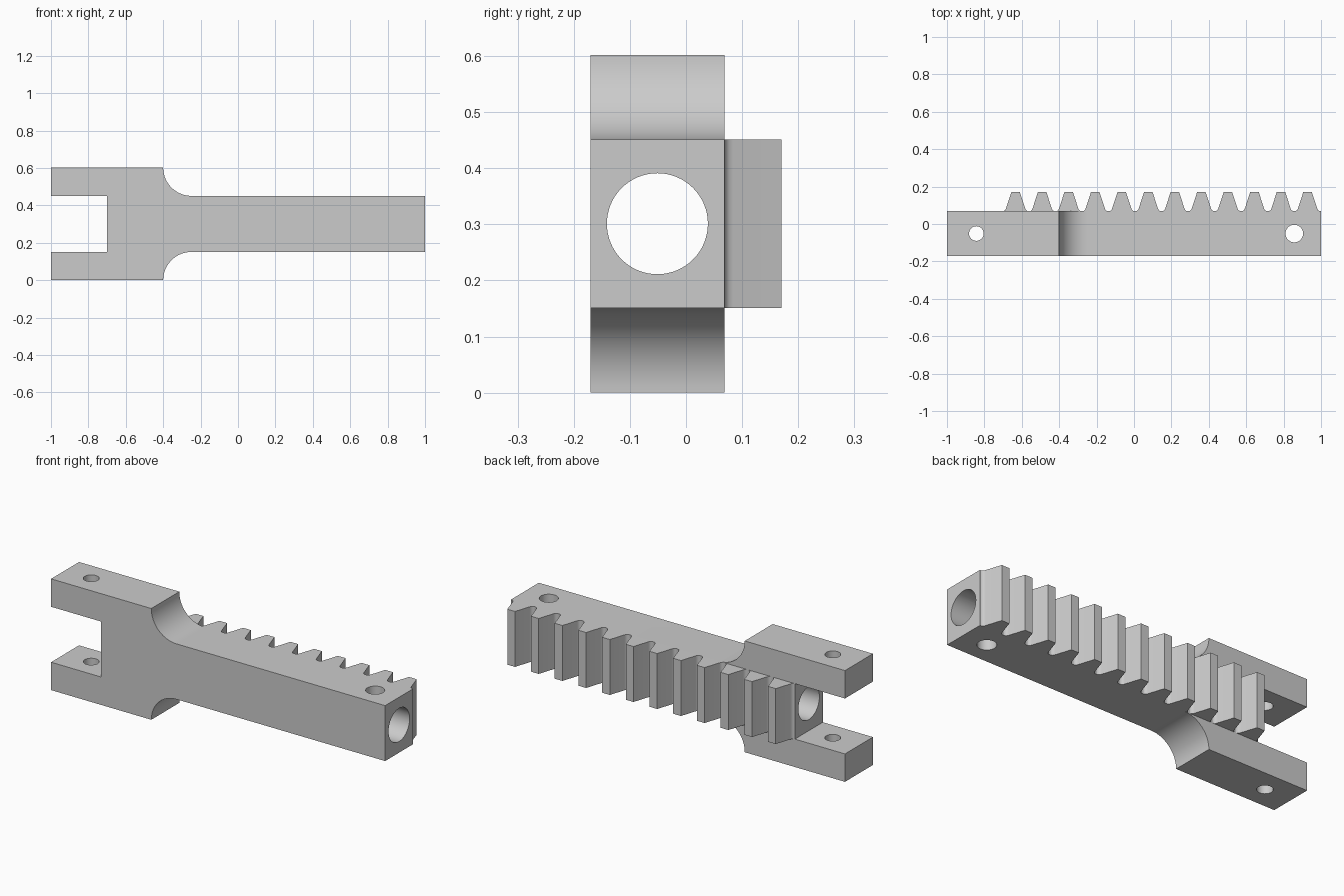
import bpy, bmesh, math
from mathutils import Vector

cube = bpy.data.objects.get("Cube")
if cube:
    bpy.data.objects.remove(cube, do_unlink=True)

steel = bpy.data.materials.new("plain_grey")
steel.use_nodes = True
GREY = (0.6, 0.6, 0.6, 1)
steel.diffuse_color = GREY
steel.node_tree.nodes["Principled BSDF"].inputs["Base Color"].default_value = GREY

FRONT, BACK, TIP = -0.17, 0.069, 0.17     # body depth and tooth tips
LOW, HIGH, TOP = 0.151, 0.451, 0.602      # bar underside, bar top, head top
MID = TOP / 2
BORE_Y = -0.051


def prism(name, outline, offset):
    """Extrude a closed outline of 3D points along an offset."""
    bm = bmesh.new()
    face = bm.faces.new([bm.verts.new(p) for p in outline])
    new = bmesh.ops.extrude_face_region(bm, geom=[face])["geom"]
    bmesh.ops.translate(bm, vec=offset, verts=[v for v in new if isinstance(v, bmesh.types.BMVert)])
    bmesh.ops.recalc_face_normals(bm, faces=bm.faces)
    mesh = bpy.data.meshes.new(name)
    bm.to_mesh(mesh)
    bm.free()
    obj = bpy.data.objects.new(name, mesh)
    bpy.context.collection.objects.link(obj)
    mesh.materials.append(steel)
    return obj


def smooth(obj):
    bpy.ops.object.select_all(action="DESELECT")
    obj.select_set(True)
    bpy.context.view_layer.objects.active = obj
    bpy.ops.object.shade_smooth_by_angle(angle=math.radians(35))


def drill(obj, name, centre, radius, length, rotation=(0, 0, 0)):
    """Cut a round hole and remove the cutter."""
    bpy.ops.mesh.primitive_cylinder_add(vertices=64, radius=radius, depth=length,
                                        location=centre, rotation=rotation)
    cutter = bpy.context.object
    cutter.name = name
    cutter.hide_render = True
    cutter.data.materials.append(steel)
    mod = obj.modifiers.new(name, "BOOLEAN")
    mod.operation, mod.solver, mod.object = "DIFFERENCE", "EXACT", cutter
    bpy.context.view_layer.objects.active = obj
    bpy.ops.object.modifier_apply(modifier=name)
    bpy.data.objects.remove(cutter, do_unlink=True)


# Body: forked head narrowing through concave shoulders into the bar
R = TOP - HIGH
shoulder = [(-0.4 + R * (1 - math.cos(a)), TOP - R * math.sin(a))
            for a in (math.pi / 2 * i / 20 for i in range(21))]
upper = [(-0.7, HIGH), (-1, HIGH), (-1, TOP)] + shoulder + [(1, HIGH)]
lower = [(x, TOP - z) for x, z in reversed(upper)]
body = prism("forked_bar", [(x, FRONT, z) for x, z in upper + lower], Vector((0, BACK - FRONT, 0)))

# Lengthwise bore and the two vertical pin holes
drill(body, "long_bore", (0, BORE_Y, MID), 0.09, 3, (0, math.pi / 2, 0))
drill(body, "fork_pin_hole", (-0.843, BORE_Y, MID), 0.039, 1)
drill(body, "end_pin_hole", (0.857, BORE_Y, MID), 0.047, 1)
smooth(body)

# Rack teeth: sloped flanks with small root fillets
half = [(0.066, BACK), (0.059, 0.0715), (0.054, 0.077), (0.051, 0.084), (0.023, TIP)]
tooth = half + [(-x, y) for x, y in reversed(half)]
COUNT, FIRST, PITCH = 12, -0.633, 0.1419
for i in range(COUNT):
    cx = FIRST + i * PITCH
    smooth(prism(f"rack_tooth_{i + 1}", [(cx + x, y, LOW) for x, y in tooth],
                 Vector((0, 0, HIGH - LOW))))
